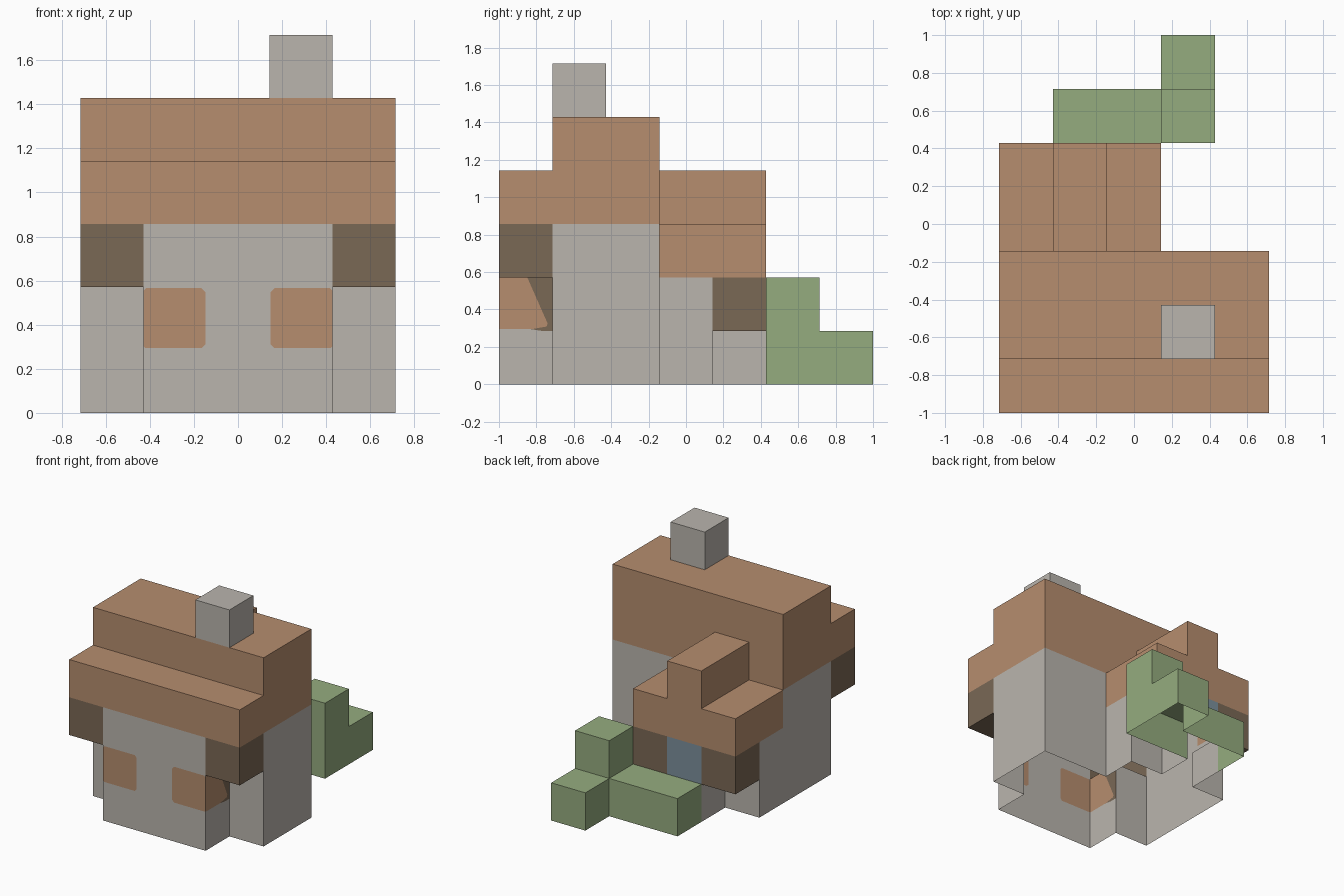
import bpy

if "Cube" in bpy.data.objects:
    bpy.data.objects.remove(bpy.data.objects["Cube"])

U = 2 / 7  # edge of one building block


def srgb(r, g, b):
    lin = lambda c: c / 12.92 if c <= 0.04045 else ((c + 0.055) / 1.055) ** 2.4
    return (*[lin(c / 255) for c in (r, g, b)], 1)


MATS = {}
for name, rgb in {"stone": (186, 181, 174), "clay": (182, 141, 110), "timber": (122, 104, 85),
                  "leaf": (149, 172, 127), "glass": (124, 144, 156)}.items():
    MATS[name] = bpy.data.materials.new(name)
    MATS[name].diffuse_color = srgb(*rgb)


def grid_point(p):
    return (p[0] * U - 2.5 * U, p[1] * U - 3.5 * U, p[2] * U)


def block_set(*boxes):
    """Cells covered by boxes given as (x range, y range, z range), ends excluded."""
    return {(x, y, z) for xr, yr, zr in boxes
            for x in range(*xr) for y in range(*yr) for z in range(*zr)}


def make_object(name, faces, mats):
    """faces: list of (grid points, material index); shared corners are merged."""
    index, polys = {}, []
    for pts, _ in faces:
        polys.append([index.setdefault(tuple(round(c, 4) for c in p), len(index)) for p in pts])
    mesh = bpy.data.meshes.new(name)
    mesh.from_pydata([grid_point(p) for p in index], [], polys)
    for m in mats:
        mesh.materials.append(MATS[m])
    for poly, (_, mi) in zip(mesh.polygons, faces):
        poly.material_index = mi
    obj = bpy.data.objects.new(name, mesh)
    bpy.context.collection.objects.link(obj)
    return obj


def shell(cells, solid, skip=()):
    """Outer quads of the cells, leaving the ground side open."""
    quads = []
    for cell in sorted(cells):
        for axis in range(3):
            for side in (0, 1):
                near = list(cell)
                near[axis] += 2 * side - 1
                if tuple(near) in solid or near[2] < 0 or (cell, axis, side) in skip:
                    continue
                a, b = (axis + 1) % 3, (axis + 2) % 3
                quad = []
                for da, db in ((0, 0), (1, 0), (1, 1), (0, 1)):
                    p = list(cell)
                    p[axis] += side
                    p[a] += da
                    p[b] += db
                    quad.append(tuple(p))
                quads.append((quad if side else quad[::-1], 0))
    return quads


# Block layout of every part
parts = {
    "house_walls": ("stone", block_set(((0, 5), (1, 3), (0, 3)), ((1, 4), (0, 1), (0, 3)))),
    "main_roof": ("clay", block_set(((0, 5), (1, 3), (3, 5)), ((0, 5), (0, 1), (3, 4)))),
    "eave_brackets": ("timber", block_set(((0, 1), (0, 1), (2, 3)), ((4, 5), (0, 1), (2, 3)))),
    "chimney": ("stone", block_set(((3, 4), (1, 2), (5, 6)))),
    "annex_walls": ("stone", block_set(((0, 3), (3, 4), (0, 2)), ((1, 2), (4, 5), (0, 1)))),
    "annex_roof": ("clay", block_set(((0, 3), (3, 5), (2, 3)), ((1, 2), (3, 5), (3, 4)))),
    "annex_timber": ("timber", block_set(((0, 1), (4, 5), (1, 2)), ((2, 3), (4, 5), (1, 2)))),
    "annex_window": ("glass", block_set(((1, 2), (4, 5), (1, 2)))),
    "hedge": ("leaf", block_set(((1, 4), (5, 6), (0, 1)), ((3, 4), (5, 7), (0, 1)),
                                ((3, 4), (5, 6), (1, 2)))),
}
solid = set().union(*(cells for _, cells in parts.values()))

# Corner windows: (outline in cell units, material index: 0 stone, 1 clay, 2 timber)
FRONT = [
    ([(0, .06), (.03, .03), (.92, .03), (.98, .09), (.98, .92), (.92, .98), (.04, .98), (0, .94)], 1),
    ([(0, 0), (1, 0), (1, 1), (0, 1), (0, .94), (.04, .98), (.92, .98), (.98, .92),
      (.98, .09), (.92, .03), (.03, .03), (0, .06)], 0),
]
SIDE = [
    ([(0, .03), (.6, .03), (.89, .08), (.91, .14), (.53, 1), (0, 1)], 1),
    ([(.53, 1), (.91, .14), (.89, .08), (.6, .03), (.8, 0), (1, 0), (1, 1)], 2),
    ([(0, 0), (.8, 0), (.6, .03), (0, .03)], 0),
]
window_faces = []
for mirror in (False, True):
    edge, sign = (1, 1) if mirror else (4, -1)
    for outline, mi in FRONT:
        pts = [(edge + sign * u, 0, 1 + v) for u, v in outline]
        window_faces.append((pts if mirror else pts[::-1], mi))
    for outline, mi in SIDE:
        pts = [(edge, u, 1 + v) for u, v in outline]
        window_faces.append((pts[::-1] if mirror else pts, mi))
window_cells = {((1, 0, 1), 1, 0), ((3, 0, 1), 1, 0), ((1, 0, 1), 0, 0), ((3, 0, 1), 0, 1)}

# Build all parts
for name, (mat, cells) in parts.items():
    if name == "house_walls":
        make_object(name, shell(cells, solid, window_cells) + window_faces, [mat, "clay", "timber"])
    else:
        make_object(name, shell(cells, solid), [mat])

for m in bpy.data.materials:
    if m.users and not m.is_grease_pencil:
        m.use_nodes = True
        m.node_tree.nodes["Principled BSDF"].inputs["Base Color"].default_value = m.diffuse_color
